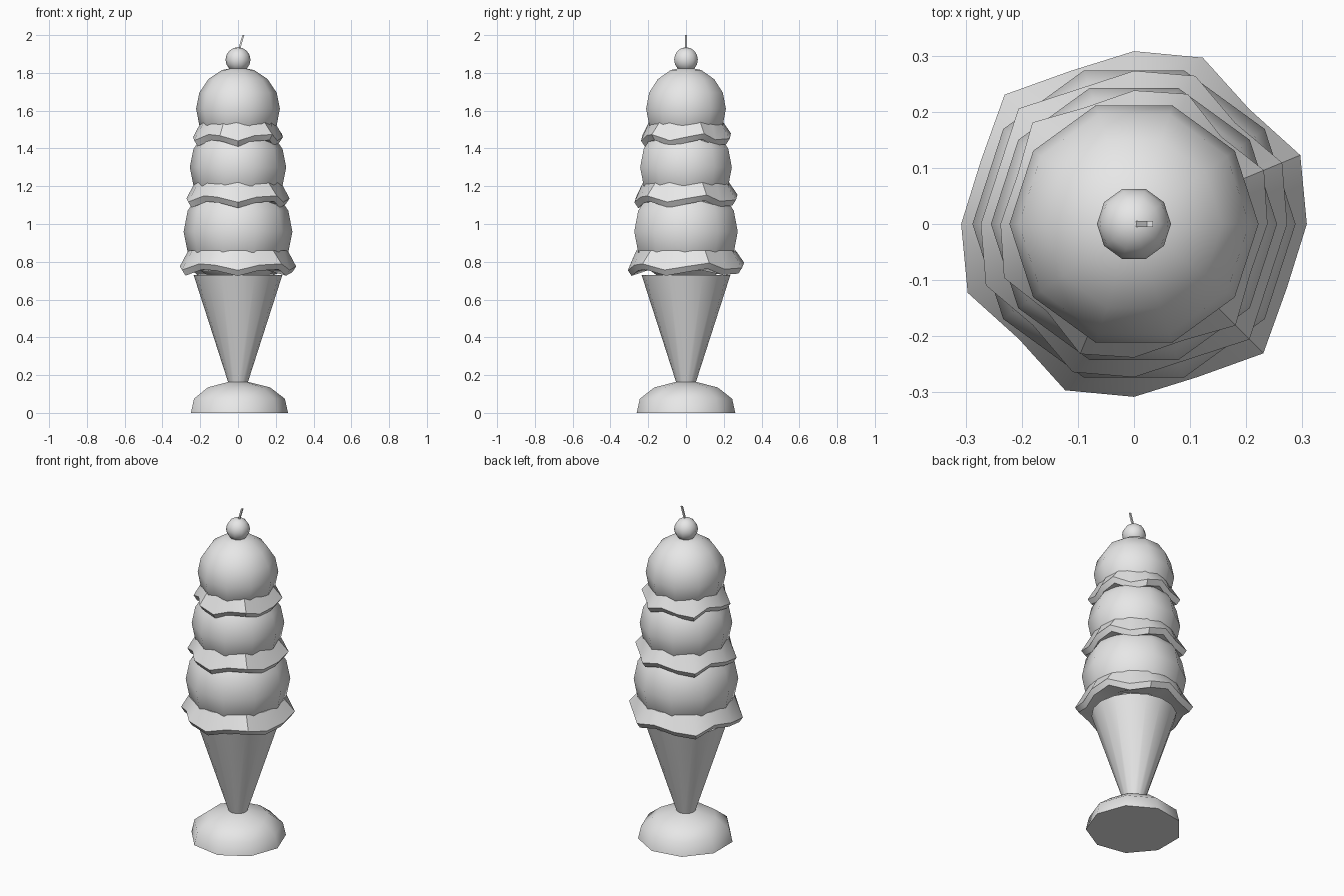
import bpy
import bmesh
from math import sin, cos, pi, tau, radians
from mathutils import Vector

old = bpy.data.objects.get("Cube")
if old:
    bpy.data.objects.remove(old, do_unlink=True)

GREY = (0.8, 0.8, 0.8, 1)
mat = bpy.data.materials.new("plain grey")
mat.use_nodes = True
mat.diffuse_color = GREY
mat.node_tree.nodes["Principled BSDF"].inputs["Base Color"].default_value = GREY


def finish(name, bm, angle=45):
    """Turn a bmesh into a named, smooth-shaded part."""
    bmesh.ops.recalc_face_normals(bm, faces=bm.faces)
    mesh = bpy.data.meshes.new(name)
    bm.to_mesh(mesh)
    bm.free()
    mesh.materials.append(mat)
    obj = bpy.data.objects.new(name, mesh)
    bpy.context.collection.objects.link(obj)
    bpy.ops.object.select_all(action="DESELECT")
    obj.select_set(True)
    bpy.context.view_layer.objects.active = obj
    bpy.ops.object.shade_smooth_by_angle(angle=radians(angle))
    return obj


def lathe(name, sides, rings, angle=45):
    """Loft rings given as functions of the angle returning (radius, z)."""
    bm = bmesh.new()
    loops = []
    for ring in rings:
        loop = []
        for i in range(sides):
            a = tau * i / sides
            r, z = ring(a)
            loop.append(bm.verts.new((r * cos(a), r * sin(a), z)))
        loops.append(loop)
    for low, high in zip(loops, loops[1:]):
        for i in range(sides):
            j = (i + 1) % sides
            bm.faces.new((low[i], low[j], high[j], high[i]))
    bm.faces.new(loops[0])
    bm.faces.new(loops[-1])
    return finish(name, bm, angle)


def plain(r, z):
    return lambda a: (r, z)


def wavy(r, z):
    """A ruffled ring: six bulges outwards, five dips downwards."""
    return lambda a: (r + 0.018 * sin(6 * a), z + 0.02 * sin(5 * a))


def ball(name, z, r, rings):
    bm = bmesh.new()
    bmesh.ops.create_uvsphere(bm, u_segments=10, v_segments=rings, radius=r)
    for v in bm.verts:
        v.co = Vector((-v.co.y, v.co.x, v.co.z + z))
    return finish(name, bm, 60)


# Domed foot and cone
lathe("foot", 9, [plain(0.265, 0), plain(0.248, 0.075),
                  plain(0.17, 0.135), plain(0.05, 0.165)], 50)
lathe("cone", 16, [plain(0.045, 0.14), plain(0.235, 0.73)])

# Three scoops, each with a ruffled skirt around its lower half
for level, z, r, top, skirt in (("lower", 0.96, 0.288, 0.86, 0.308),
                                ("middle", 1.30, 0.255, 1.22, 0.273),
                                ("upper", 1.61, 0.222, 1.545, 0.238)):
    ball(level + "_scoop", z, r, 8)
    lathe(level + "_skirt", 16, [plain(skirt - 0.09, top - 0.105),
                                 wavy(skirt - 0.02, top - 0.115),
                                 wavy(skirt, top - 0.085),
                                 plain(skirt - 0.045, top)], 35)

# Cherry and its slanted stem
ball("cherry", 1.87, 0.066, 8)
bm = bmesh.new()
bmesh.ops.create_cube(bm, size=1)
for v in bm.verts:
    v.co = Vector((0.015 + v.co.x * 0.01 + v.co.z * 0.027, v.co.y * 0.01, 1.955 + v.co.z * 0.09))
finish("cherry_stem", bm, 30)
